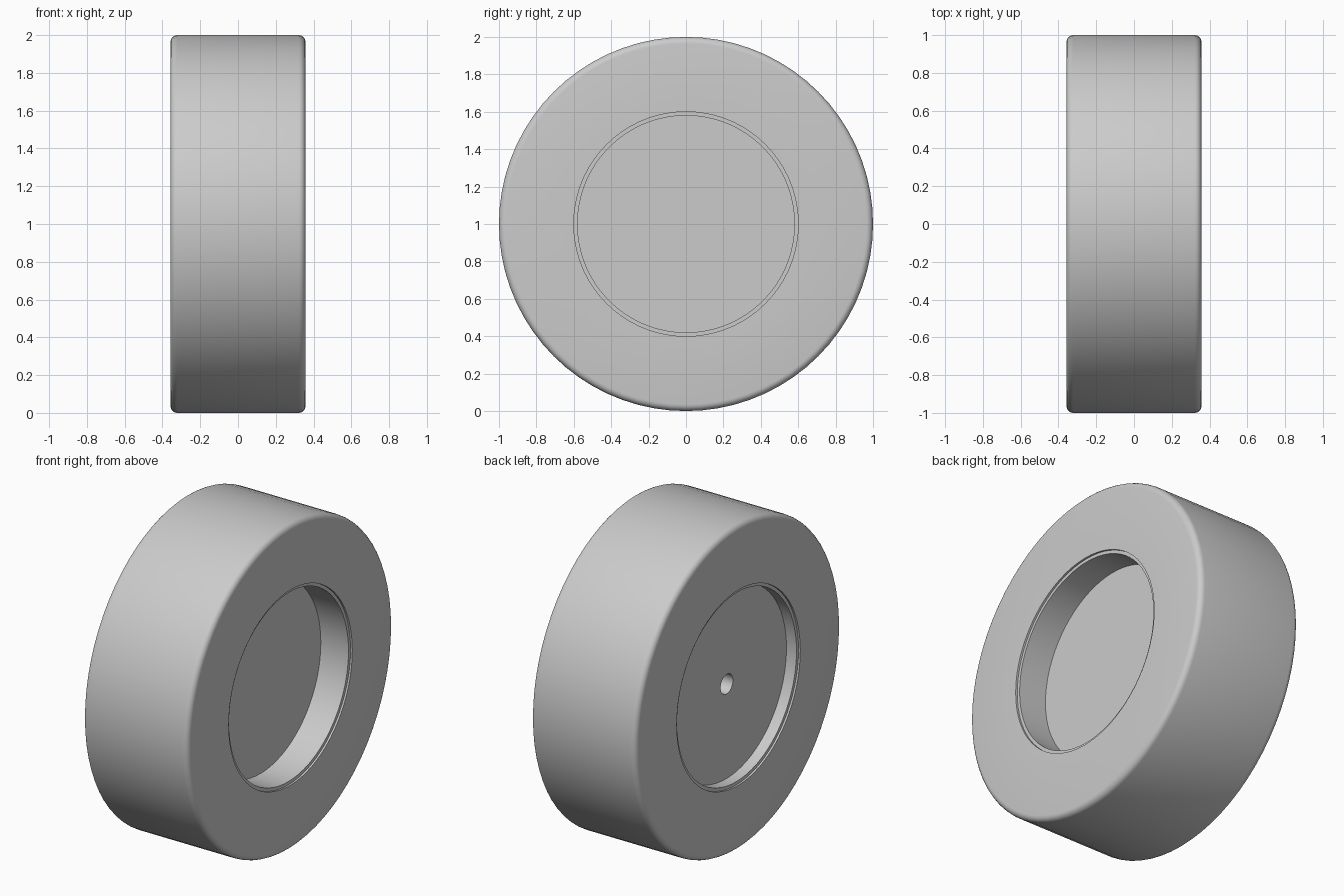
import bpy, bmesh, math
from mathutils import Matrix, Vector

cube = bpy.data.objects.get("Cube")
if cube:
    bpy.data.objects.remove(cube, do_unlink=True)

HALF = 0.357      # half the wheel width
BORE = 0.60       # opening in the tyre
LIP = 0.58        # recess wall of the hub
STEP = 0.012      # hub edge sits just below the tyre side
ROUND = 0.035     # tyre shoulder rounding

grey = bpy.data.materials.new("light grey")
grey.use_nodes = True
color = (0.6, 0.6, 0.6, 1)
grey.diffuse_color = color
grey.node_tree.nodes["Principled BSDF"].inputs["Base Color"].default_value = color


def lathe(name, profile, closed, steps=72):
    """Spin (x, radius) points around the axle and stand the part on the ground."""
    bm = bmesh.new()
    verts = [bm.verts.new((x, 0, r)) for x, r in profile]
    edges = [bm.edges.new(pair) for pair in zip(verts, verts[1:])]
    if closed:
        edges.append(bm.edges.new((verts[-1], verts[0])))
    bmesh.ops.spin(bm, geom=verts + edges, cent=(0, 0, 0), axis=(1, 0, 0),
                   angle=math.tau, steps=steps, use_merge=False)
    bmesh.ops.remove_doubles(bm, verts=bm.verts[:], dist=0.0001)
    bmesh.ops.recalc_face_normals(bm, faces=bm.faces[:])
    bmesh.ops.transform(bm, matrix=Matrix.Translation(Vector((0, 0, 1))), verts=bm.verts[:])
    mesh = bpy.data.meshes.new(name)
    bm.to_mesh(mesh)
    bm.free()
    mesh.materials.append(grey)
    obj = bpy.data.objects.new(name, mesh)
    bpy.context.collection.objects.link(obj)
    bpy.ops.object.select_all(action="DESELECT")
    obj.select_set(True)
    bpy.context.view_layer.objects.active = obj
    bpy.ops.object.shade_smooth_by_angle(angle=math.radians(30))


# Tyre: wide ring with rounded shoulders
shoulder = []
for i in range(6):
    a = math.pi / 2 * i / 5
    shoulder.append((HALF - ROUND + ROUND * math.cos(a), 1 - ROUND + ROUND * math.sin(a)))
half = [(HALF, BORE)] + shoulder
lathe("tyre", half + [(-x, r) for x, r in reversed(half)], True)

# Hub: deep blank recess on the left, shallow recess with an axle hole on the right
edge = HALF - STEP
lathe("hub", [
    (HALF - 0.2, 0), (HALF - 0.2, LIP), (edge, LIP), (edge, BORE),
    (-edge, BORE), (-edge, LIP), (0.08 - HALF, LIP),
    (0.08 - HALF, 0.06), (0, 0.06), (0, 0),
], False)
